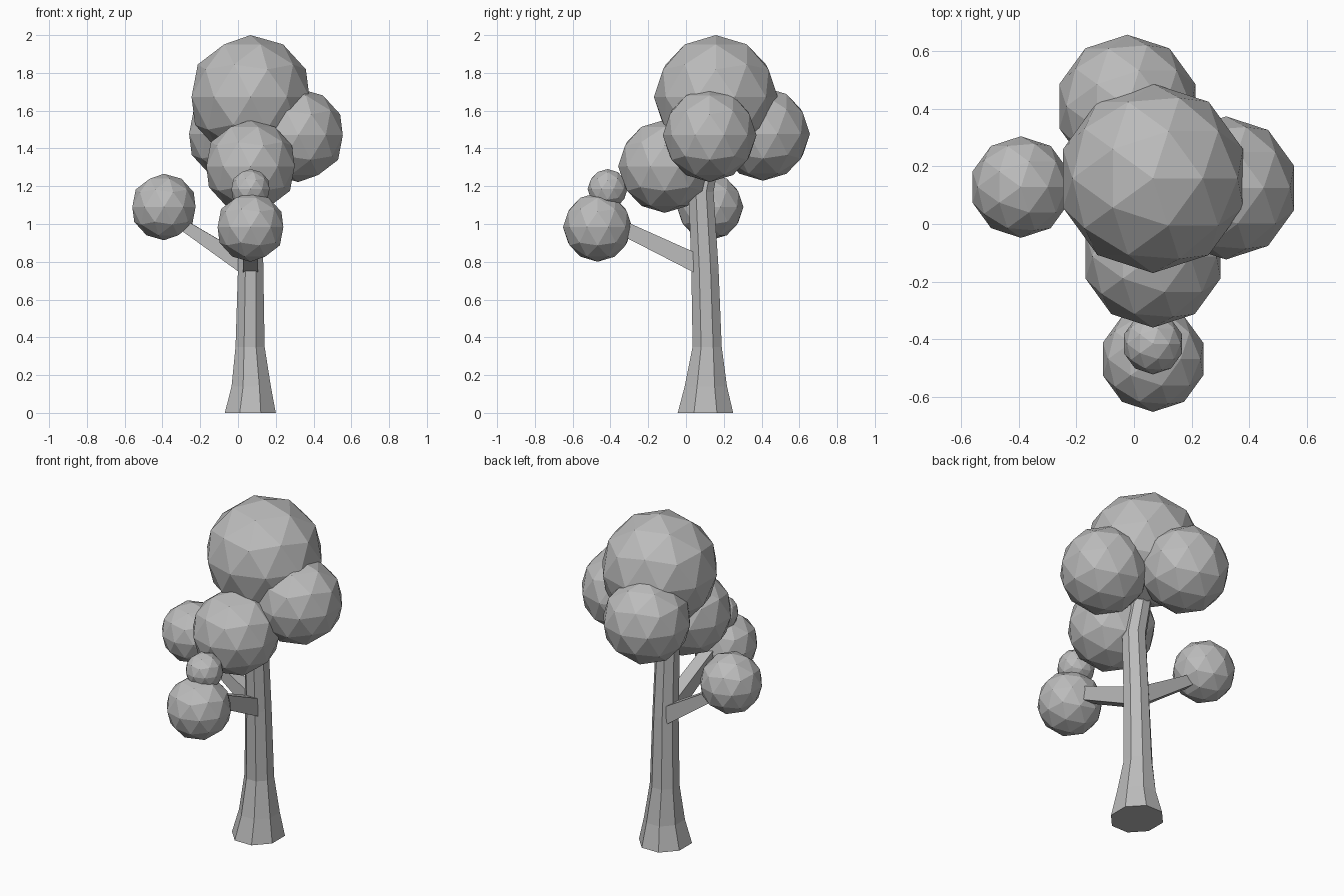
import bpy, bmesh, math
from mathutils import Vector

cube = bpy.data.objects.get("Cube")
if cube:
    bpy.data.objects.remove(cube)

# One plain grey for the whole tree
grey = bpy.data.materials.new("plain grey")
grey.use_nodes = True
colour = (0.5, 0.5, 0.5, 1)
grey.diffuse_color = colour
grey.node_tree.nodes["Principled BSDF"].inputs["Base Color"].default_value = colour


def add_object(name, bm):
    bmesh.ops.recalc_face_normals(bm, faces=bm.faces)
    mesh = bpy.data.meshes.new(name)
    bm.to_mesh(mesh)
    bm.free()
    mesh.materials.append(grey)
    obj = bpy.data.objects.new(name, mesh)
    bpy.context.collection.objects.link(obj)


def loft(name, rings):
    """Skin a list of equal-length point rings and cap both ends."""
    bm = bmesh.new()
    loops = [[bm.verts.new(p) for p in ring] for ring in rings]
    n = len(loops[0])
    for a, b in zip(loops, loops[1:]):
        for i in range(n):
            j = (i + 1) % n
            bm.faces.new((a[i], a[j], b[j], b[i]))
    bm.faces.new(loops[0])
    bm.faces.new(loops[-1])
    add_object(name, bm)


def trunk_ring(x, y, z, half_x, half_y, sides=8):
    k = 1 / math.cos(math.pi / sides)
    angles = [(i + 0.5) * math.tau / sides for i in range(sides)]
    return [(x + k * half_x * math.cos(a), y + k * half_y * math.sin(a), z) for a in angles]


def branch(name, start, end, start_size, end_size):
    """Square tapered limb; each size is (width, height)."""
    along = (Vector(end) - Vector(start)).normalized()
    side = along.cross(Vector((0, 0, 1))).normalized()
    up = side.cross(along)
    rings = []
    for p, (w, h) in ((start, start_size), (end, end_size)):
        rings.append([Vector(p) + side * w / 2 * s + up * h / 2 * t
                      for s, t in ((-1, -1), (1, -1), (1, 1), (-1, 1))])
    loft(name, rings)


# Flared trunk with a bend at the top
loft("trunk", [trunk_ring(*r) for r in (
    (0.065, 0.103, 0, 0.135, 0.147),
    (0.07, 0.105, 0.14, 0.104, 0.112),
    (0.064, 0.112, 0.35, 0.077, 0.077),
    (0.067, 0.1, 0.77, 0.067, 0.072),
    (0.067, 0.08, 1.17, 0.062, 0.066),
    (0.05, 0.15, 1.5, 0.055, 0.055))])

# Side limbs
branch("right_branch", (0.04, 0.115, 0.78), (-0.36, 0.125, 1.04), (0.08, 0.095), (0.06, 0.05))
branch("front_branch", (0.066, 0.08, 0.78), (0.066, -0.42, 1.02), (0.08, 0.1), (0.07, 0.07))

# Faceted leaf clumps
for name, centre, radius in (
        ("crown_leaves", (0.066, 0.158, 1.672), 0.328),
        ("front_leaves", (0.066, -0.113, 1.305), 0.246),
        ("back_leaves", (-0.023, 0.408, 1.477), 0.248),
        ("left_leaves", (0.319, 0.125, 1.47), 0.248),
        ("right_branch_leaves", (-0.392, 0.128, 1.09), 0.176),
        ("front_branch_leaves", (0.066, -0.468, 0.983), 0.183),
        ("small_leaves", (0.066, -0.415, 1.185), 0.106)):
    bm = bmesh.new()
    bmesh.ops.create_icosphere(bm, subdivisions=2, radius=radius)
    bmesh.ops.translate(bm, verts=bm.verts, vec=centre)
    add_object(name, bm)
